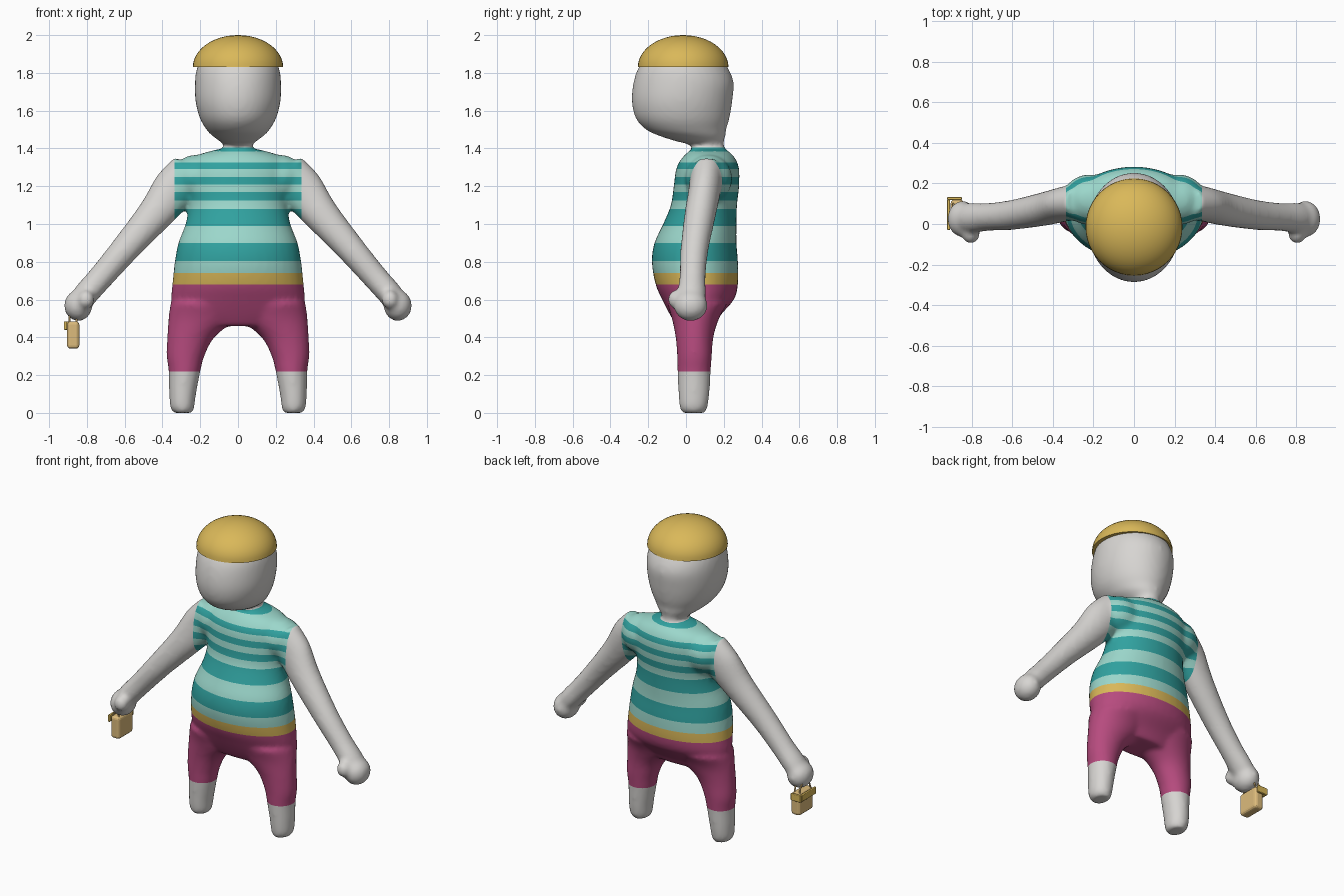
import bpy, bmesh, math
from mathutils import Vector, Matrix

cube = bpy.data.objects.get("Cube")
if cube:
    bpy.data.objects.remove(cube, do_unlink=True)


def material(name, rgb):
    m = bpy.data.materials.new(name)
    m.use_nodes = True
    m.diffuse_color = (*rgb, 1)
    m.node_tree.nodes["Principled BSDF"].inputs["Base Color"].default_value = (*rgb, 1)
    return m


SKIN = material("pale grey skin", (0.68, 0.665, 0.645))
DARK = material("dark teal", (0.03, 0.36, 0.35))
LIGHT = material("light teal", (0.33, 0.68, 0.6))
GOLD = material("gold", (0.7, 0.48, 0.1))
PINK = material("raspberry", (0.47, 0.07, 0.21))
TAN = material("tan leather", (0.72, 0.5, 0.2))


def add_object(name, bm, *mats):
    mesh = bpy.data.meshes.new(name)
    bm.to_mesh(mesh)
    bm.free()
    for m in mats:
        mesh.materials.append(m)
    ob = bpy.data.objects.new(name, mesh)
    bpy.context.collection.objects.link(ob)
    return ob


def catmull(a, b, c, d, t):
    return [0.5 * (2 * q + (r - p) * t + (2 * p - 5 * q + 4 * r - s) * t * t
                   + (3 * q - p - 3 * r + s) * t ** 3) for p, q, r, s in zip(a, b, c, d)]


def loft(bm, sections, u=Vector((1, 0, 0)), steps=4, sides=40):
    """Closed smooth tube; each section is x, y, z, half width along u, half depth in y."""
    n = len(sections)
    fine = [catmull(sections[max(i - 1, 0)], sections[i], sections[i + 1],
                    sections[min(i + 2, n - 1)], k / steps)
            for i in range(n - 1) for k in range(steps)] + [sections[-1]]
    rings = []
    for x, y, z, ru, ry in fine:
        angles = [math.tau * k / sides for k in range(sides)]
        rings.append([bm.verts.new(Vector((x, y, z)) + u * ru * math.cos(a)
                                   + Vector((0, ry * math.sin(a), 0))) for a in angles])
    for a, b in zip(rings, rings[1:]):
        for k in range(sides):
            j = (k + 1) % sides
            bm.faces.new((a[k], a[j], b[j], b[k]))
    bm.faces.new(rings[0][::-1])
    bm.faces.new(rings[-1])


def ball(bm, centre, radii):
    bmesh.ops.create_uvsphere(bm, u_segments=32, v_segments=16, radius=1,
                              matrix=Matrix.Translation(centre) @ Matrix.Diagonal((*radii, 1)))


# Body: overlapping lofts fused into one skin
bm = bmesh.new()
torso = [(0.46, 0.05, 0.24, 0.1), (0.52, 0.05, 0.33, 0.135), (0.6, 0.064, 0.353, 0.19),
         (0.68, 0.057, 0.348, 0.218), (0.8, 0.047, 0.335, 0.228), (0.9, 0.05, 0.316, 0.217),
         (1.0, 0.073, 0.278, 0.194), (1.1, 0.095, 0.262, 0.175), (1.2, 0.108, 0.28, 0.173),
         (1.3, 0.115, 0.28, 0.165), (1.36, 0.12, 0.225, 0.132), (1.395, 0.12, 0.11, 0.09)]
head = [(1.34, 0.12, 0.075, 0.085), (1.41, 0.12, 0.07, 0.08), (1.44, 0.07, 0.1, 0.13),
        (1.47, 0.03, 0.14, 0.18), (1.5, 0, 0.167, 0.212), (1.56, -0.018, 0.202, 0.248),
        (1.65, -0.021, 0.225, 0.266), (1.75, -0.013, 0.228, 0.265), (1.83, -0.015, 0.216, 0.235),
        (1.88, -0.015, 0.185, 0.19), (1.94, -0.015, 0.08, 0.08)]
for part in (torso, head):
    loft(bm, [(0, y, z, rx, ry) for z, y, rx, ry in part])

leg = [(0.29, 0.04, 0, 0.05, 0.06), (0.295, 0.04, 0.03, 0.064, 0.074),
       (0.293, 0.042, 0.1, 0.071, 0.082), (0.283, 0.043, 0.22, 0.084, 0.088),
       (0.278, 0.045, 0.3, 0.1, 0.092), (0.25, 0.045, 0.4, 0.125, 0.1),
       (0.19, 0.05, 0.5, 0.178, 0.125), (0.18, 0.06, 0.58, 0.178, 0.16)]
arm = [(0.24, 0.11, 1.28, 0.12, 0.09), (0.335, 0.1, 1.185, 0.118, 0.086),
       (0.44, 0.075, 1.05, 0.095, 0.083), (0.6, 0.045, 0.865, 0.076, 0.074),
       (0.72, 0.035, 0.725, 0.068, 0.069), (0.8, 0.03, 0.635, 0.066, 0.075),
       (0.85, 0.03, 0.575, 0.058, 0.07)]
for s in (-1, 1):
    loft(bm, [(s * x, *rest) for x, *rest in leg])
    loft(bm, [(s * x, *rest) for x, *rest in arm], u=Vector((s * 0.78, 0, 0.62)))
    ball(bm, (s * 0.22, 0.12, 1.24), (0.135, 0.125, 0.127))   # shoulder
    ball(bm, (s * 0.846, 0.025, 0.568), (0.075, 0.09, 0.082))   # fist
    ball(bm, (s * 0.805, -0.05, 0.6), (0.045, 0.048, 0.05))   # thumb
bmesh.ops.recalc_face_normals(bm, faces=bm.faces)
rough = add_object("body_rough", bm)
remesh = rough.modifiers.new("fuse", "REMESH")
remesh.mode = "VOXEL"
remesh.voxel_size = 0.014
soft = rough.modifiers.new("soften", "SMOOTH")
soft.factor = 0.5
soft.iterations = 8
bpy.context.view_layer.update()
fused = bpy.data.meshes.new_from_object(
    rough.evaluated_get(bpy.context.evaluated_depsgraph_get()))
bpy.data.objects.remove(rough, do_unlink=True)
bm = bmesh.new()
bm.from_mesh(fused)
bpy.data.meshes.remove(fused)

# Clothing: clean cuts at every colour change, then colour by height
MATS = [SKIN, DARK, LIGHT, GOLD, PINK]
bands = [(0.22, 0), (0.68, 4), (0.74, 3), (0.805, 2), (0.9, 1), (0.99, 2), (1.08, 1),
         (1.125, 2), (1.17, 1), (1.21, 2), (1.25, 1), (1.29, 2), (1.325, 1), (1.385, 2), (1.405, 1)]
SLEEVE = 0.335


def cut(point, normal):
    bmesh.ops.bisect_plane(bm, geom=bm.verts[:] + bm.edges[:] + bm.faces[:],
                           dist=0.0005, plane_co=point, plane_no=normal)


for z, _ in bands:
    cut((0, 0, z), (0, 0, 1))
for s in (-1, 1):
    cut((s * SLEEVE, 0, 0), (1, 0, 0))
for f in bm.faces:
    c = f.calc_center_median()
    f.smooth = True
    on_arm = abs(c.x) > (SLEEVE if c.z > 0.92 else 0.42)
    f.material_index = 0 if on_arm else next((m for z, m in bands if c.z < z), 0)
add_object("body", bm, *MATS)

# Cap: half ellipsoid with a flat underside
bm = bmesh.new()
bmesh.ops.create_uvsphere(bm, u_segments=48, v_segments=24, radius=1)
bmesh.ops.bisect_plane(bm, geom=bm.verts[:] + bm.edges[:] + bm.faces[:], dist=0.0001,
                       plane_co=(0, 0, 0), plane_no=(0, 0, 1), clear_inner=True)
bmesh.ops.holes_fill(bm, edges=[e for e in bm.edges if e.is_boundary])
bmesh.ops.transform(bm, verts=bm.verts, matrix=Matrix.Translation((0, -0.015, 1.83))
                    @ Matrix.Diagonal((0.239, 0.24, 0.17, 1)))
for f in bm.faces:
    f.smooth = len(f.verts) < 5
add_object("cap", bm, GOLD)


# Handbag below the right hand
def box(name, low, high, bevel, mat):
    low, high = Vector(low), Vector(high)
    b = bmesh.new()
    bmesh.ops.create_cube(b, size=1, matrix=Matrix.Translation((low + high) / 2)
                          @ Matrix.Diagonal((*(high - low), 1)))
    bmesh.ops.bevel(b, geom=b.edges[:], offset=bevel, segments=3, profile=0.5, affect="EDGES")
    return add_object(name, b, mat)


box("bag", (-0.905, -0.03, 0.34), (-0.84, 0.12, 0.485), 0.018, TAN)
box("bag_side_flap", (-0.922, -0.03, 0.44), (-0.908, 0.12, 0.485), 0.004, GOLD)
box("bag_back_flap", (-0.922, 0.118, 0.44), (-0.85, 0.134, 0.485), 0.004, GOLD)
for i, x in enumerate((-0.892, -0.856)):
    curve = bpy.data.curves.new("bag_handle", "CURVE")
    curve.dimensions = "3D"
    curve.bevel_depth = 0.005
    curve.bevel_resolution = 2
    spline = curve.splines.new("POLY")
    spline.points.add(12)
    for k, p in enumerate(spline.points):
        a = math.pi * k / 12
        p.co = (x, 0.045 + 0.055 * math.cos(a), 0.475 + 0.07 * math.sin(a), 1)
    curve.materials.append(TAN)
    bpy.context.collection.objects.link(bpy.data.objects.new(f"bag_handle_{i + 1}", curve))
